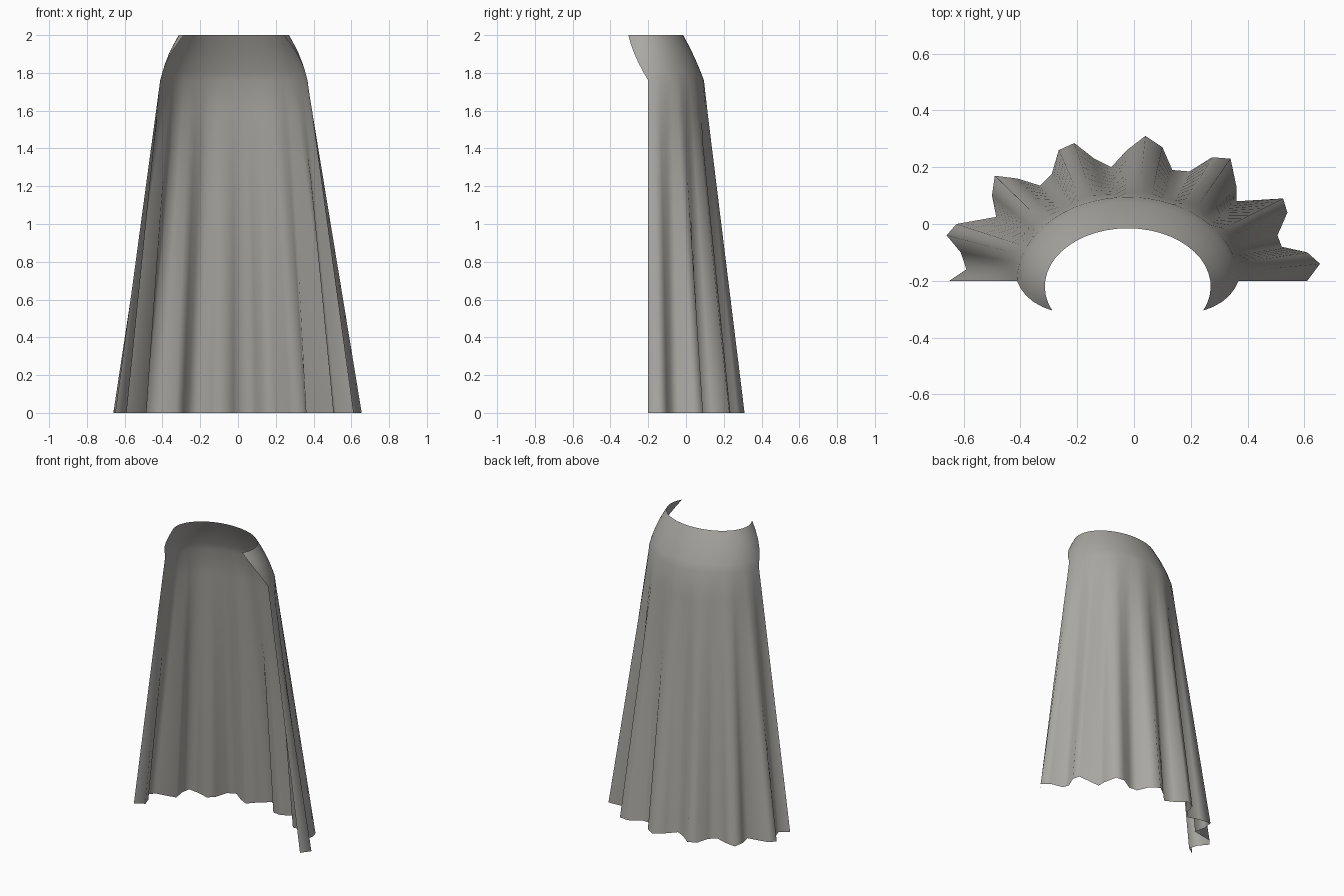
import bpy
import bmesh
from math import cos, sin, pi, radians
from mathutils import Vector

# Remove the default cube only
default_cube = bpy.data.objects.get("Cube")
if default_cube:
    bpy.data.objects.remove(default_cube, do_unlink=True)

CENTRE_X = -0.022
WAIST_Z, TOP_Z = 1.76, 2.0
SKIRT_ROWS, YOKE_ROWS = 10, 5

# Pleated hem outline, from the right front edge round the back to the left
HEM = [
    (-.65, -.2), (-.59, -.16), (-.61, -.1), (-.66, -.04), (-.625, 0),
    (-.485, .025), (-.5, .1), (-.49, .17), (-.41, .16), (-.33, .135),
    (-.29, .175), (-.265, .26), (-.21, .285), (-.14, .23), (-.08, .2),
    (-.025, .26), (.04, .31), (.1, .27), (.135, .19), (.195, .185),
    (.275, .235), (.34, .23), (.36, .135), (.36, .08), (.525, .09),
    (.54, .04), (.505, -.04), (.52, -.08), (.61, -.1), (.655, -.14),
    (.61, -.2),
]


def arc_point(i, t):
    """Point i on the shoulder arc; t runs from the fold (0) to the neck (1)."""
    overhang = radians(24.5) * t
    angle = pi + overhang - (pi + 2 * overhang) * i / (len(HEM) - 1)
    bulge = 0.012 * sin(pi * t)
    rx = 0.39 - 0.098 * t + bulge
    ry = 0.295 - 0.09 * t + bulge * 0.5
    return Vector((CENTRE_X + rx * cos(angle),
                   -0.2 - 0.02 * t + ry * sin(angle),
                   WAIST_Z + (TOP_Z - WAIST_Z) * t))


def skirt_row(t):
    """Hem blended into the smooth shoulder arc."""
    return [Vector((x, y, 0)).lerp(arc_point(i, 0), t)
            for i, (x, y) in enumerate(HEM)]


def yoke_row(t):
    return [arc_point(i, t) for i in range(len(HEM))]


# Cloth material
cloth = bpy.data.materials.new("warm grey cloth")
cloth.use_nodes = True
colour = (0.40, 0.39, 0.365, 1)
cloth.diffuse_color = colour
cloth.node_tree.nodes["Principled BSDF"].inputs["Base Color"].default_value = colour

# Cape: one open sheet lofted from hem to neck
rows = [skirt_row(r / SKIRT_ROWS) for r in range(SKIRT_ROWS)]
rows += [yoke_row(r / YOKE_ROWS) for r in range(YOKE_ROWS + 1)]

bm = bmesh.new()
grid = [[bm.verts.new(p) for p in row] for row in rows]
for low, high in zip(grid, grid[1:]):
    for i in range(len(HEM) - 1):
        face = bm.faces.new((low[i + 1], low[i], high[i], high[i + 1]))
        face.smooth = True

mesh = bpy.data.meshes.new("cape")
bm.to_mesh(mesh)
bm.free()
mesh.materials.append(cloth)
cape = bpy.data.objects.new("cape", mesh)
bpy.context.collection.objects.link(cape)
